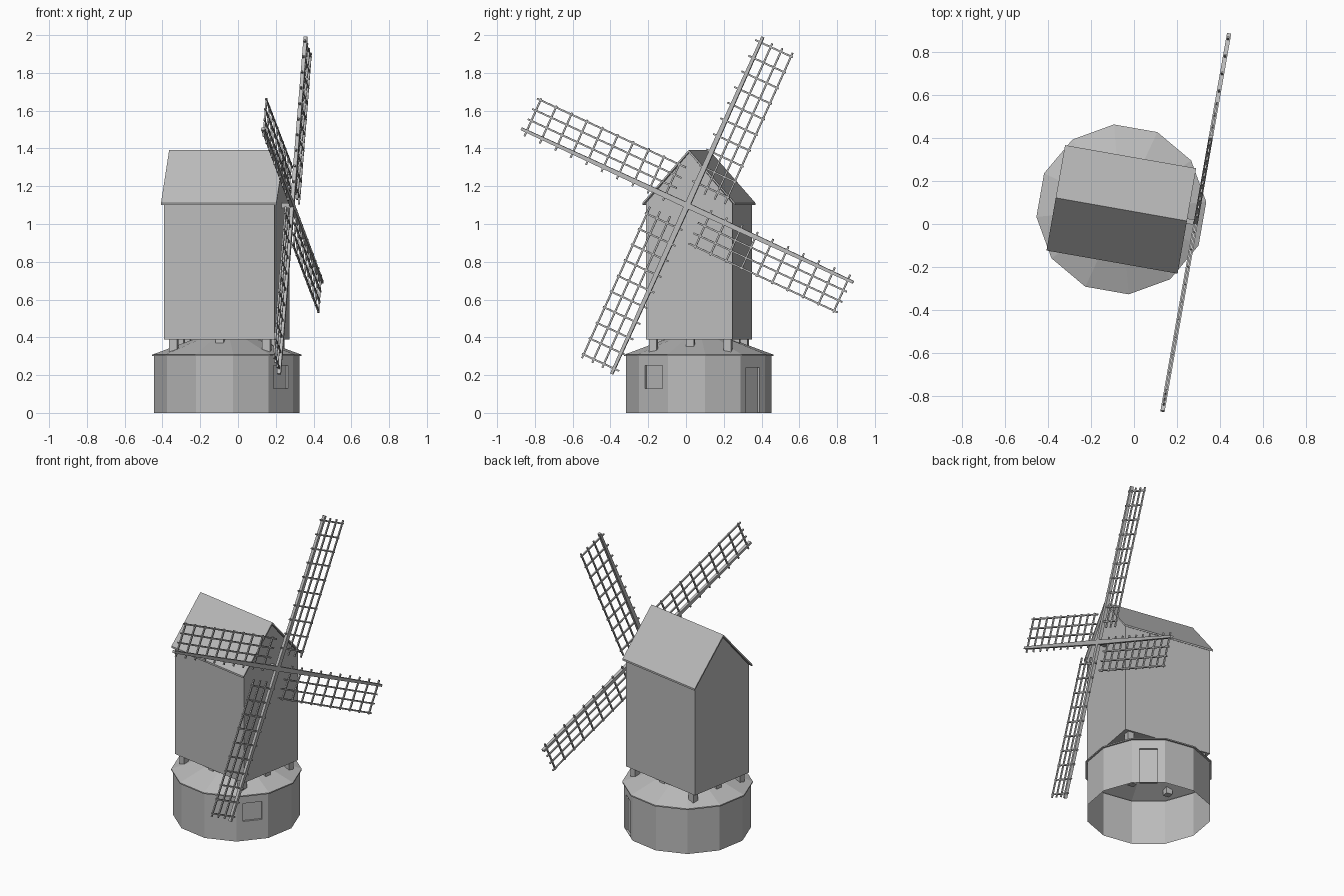
import bpy
import bmesh
from math import radians, cos, sin
from mathutils import Matrix, Vector

if "Cube" in bpy.data.objects:
    bpy.data.objects.remove(bpy.data.objects["Cube"])

# The whole mill is turned a little about its vertical axis
PLACE = Matrix.Translation((-0.059, 0.068, 0)) @ Matrix.Rotation(radians(-10), 4, 'Z')
HUB = Vector((0.352, 0, 1.098))

grey = bpy.data.materials.new("plain_grey")
grey.use_nodes = True
COLOUR = (0.5, 0.5, 0.5, 1)
grey.diffuse_color = COLOUR
grey.node_tree.nodes["Principled BSDF"].inputs["Base Color"].default_value = COLOUR


def finish(name, bm, local=Matrix.Identity(4)):
    mesh = bpy.data.meshes.new(name)
    bm.to_mesh(mesh)
    bm.free()
    mesh.materials.append(grey)
    obj = bpy.data.objects.new(name, mesh)
    obj.matrix_world = PLACE @ local
    bpy.context.collection.objects.link(obj)
    return obj


def add_box(bm, centre, size):
    m = Matrix.Translation(centre) @ Matrix.Diagonal((*size, 1))
    return bmesh.ops.create_cube(bm, size=1, matrix=m)["verts"]


def rings(bm, profile, sides=12):
    """Twelve-sided walls through (radius, height) points, open at both ends."""
    loops = []
    for r, z in profile:
        angles = [radians(360 / sides * (i + 0.5)) for i in range(sides)]
        loops.append([bm.verts.new((r * cos(a), r * sin(a), z)) for a in angles])
    for low, high in zip(loops, loops[1:]):
        for i in range(sides):
            j = (i + 1) % sides
            bm.faces.new((low[i], low[j], high[j], high[i]))
    return loops


def prism(bm, outline, half_length):
    """Extrude a (y, z) outline along x."""
    face = bm.faces.new([bm.verts.new((-half_length, y, z)) for y, z in outline])
    out = bmesh.ops.extrude_face_region(bm, geom=[face])
    verts = [v for v in out["geom"] if isinstance(v, bmesh.types.BMVert)]
    bmesh.ops.translate(bm, verts=verts, vec=(2 * half_length, 0, 0))
    bmesh.ops.recalc_face_normals(bm, faces=bm.faces)


def recess(bm, angle, width, low, high, depth=0.014):
    """Sink a rectangular opening into the wall face that looks along angle."""
    n = Vector((cos(radians(angle)), sin(radians(angle)), 0))
    t = Vector((-n.y, n.x, 0))
    bm.normal_update()
    face = max(bm.faces, key=lambda f: f.normal.dot(n))
    middle = face.calc_center_median()
    bmesh.ops.inset_individual(bm, faces=[face], thickness=0.03)
    for v in face.verts:
        side = 1 if (v.co - middle).dot(t) > 0 else -1
        z = high if v.co.z > middle.z else low
        v.co = middle + t * side * width / 2
        v.co.z = z
    sunk = bmesh.ops.extrude_discrete_faces(bm, faces=[face])["faces"][0]
    bmesh.ops.translate(bm, verts=sunk.verts, vec=-n * depth)


# Round base wall with sunken door and window
bm = bmesh.new()
rings(bm, [(0.386, 0), (0.386, 0.3)])
recess(bm, 60, 0.11, 0.003, 0.24)
recess(bm, -30, 0.12, 0.13, 0.25)
finish("base_wall", bm)

# Low pointed roof over the base, open underneath
bm = bmesh.new()
loops = rings(bm, [(0.386, 0.3), (0.397, 0.3), (0.397, 0.308)])
tip = bm.verts.new((0, 0, 0.455))
for i, v in enumerate(loops[-1]):
    bm.faces.new((v, loops[-1][(i + 1) % 12], tip))
finish("base_roof", bm)

# Posts carrying the body
bm = bmesh.new()
for x in (-0.25, 0, 0.25):
    for y in (-0.2, 0, 0.2):
        if x or y:
            add_box(bm, (x, y, 0.345), (0.042, 0.042, 0.09))
finish("support_posts", bm)

# Gabled body
bm = bmesh.new()
prism(bm, [(-0.233, 0.388), (0.233, 0.388), (0.233, 1.11), (0, 1.377), (-0.233, 1.11)], 0.297)
finish("mill_body", bm)

# Thin pitched roof
bm = bmesh.new()
prism(bm, [(-0.249, 1.1), (-0.249, 1.112), (0, 1.393), (0.249, 1.112),
           (0.249, 1.1), (0, 1.379)], 0.31)
finish("mill_roof", bm)

# Windshaft
bm = bmesh.new()
add_box(bm, (HUB.x - 0.04, 0, HUB.z), (0.1, 0.024, 0.024))
finish("windshaft", bm)

# Four sails: tapered stock, three rails on one side and crossing bars
RAIL_GAP = 0.06
for k, name in enumerate(("upper", "back", "lower", "front")):
    bm = bmesh.new()
    for v in add_box(bm, (0, 0.49, 0), (0.02, 0.98, 0.03)):
        if v.co.y > 0.5:
            v.co.z *= 0.5
    for i in range(1, 4):
        add_box(bm, (0, 0.53, -RAIL_GAP * i), (0.009, 0.88, 0.009))
    for i in range(10):
        add_box(bm, (0, 0.13 + i * 0.091, -0.08), (0.009, 0.009, 0.22))
    turn = Matrix.Rotation(radians(65.5 - 90 * k), 4, 'X')
    finish(name + "_sail", bm, Matrix.Translation(HUB) @ turn)
